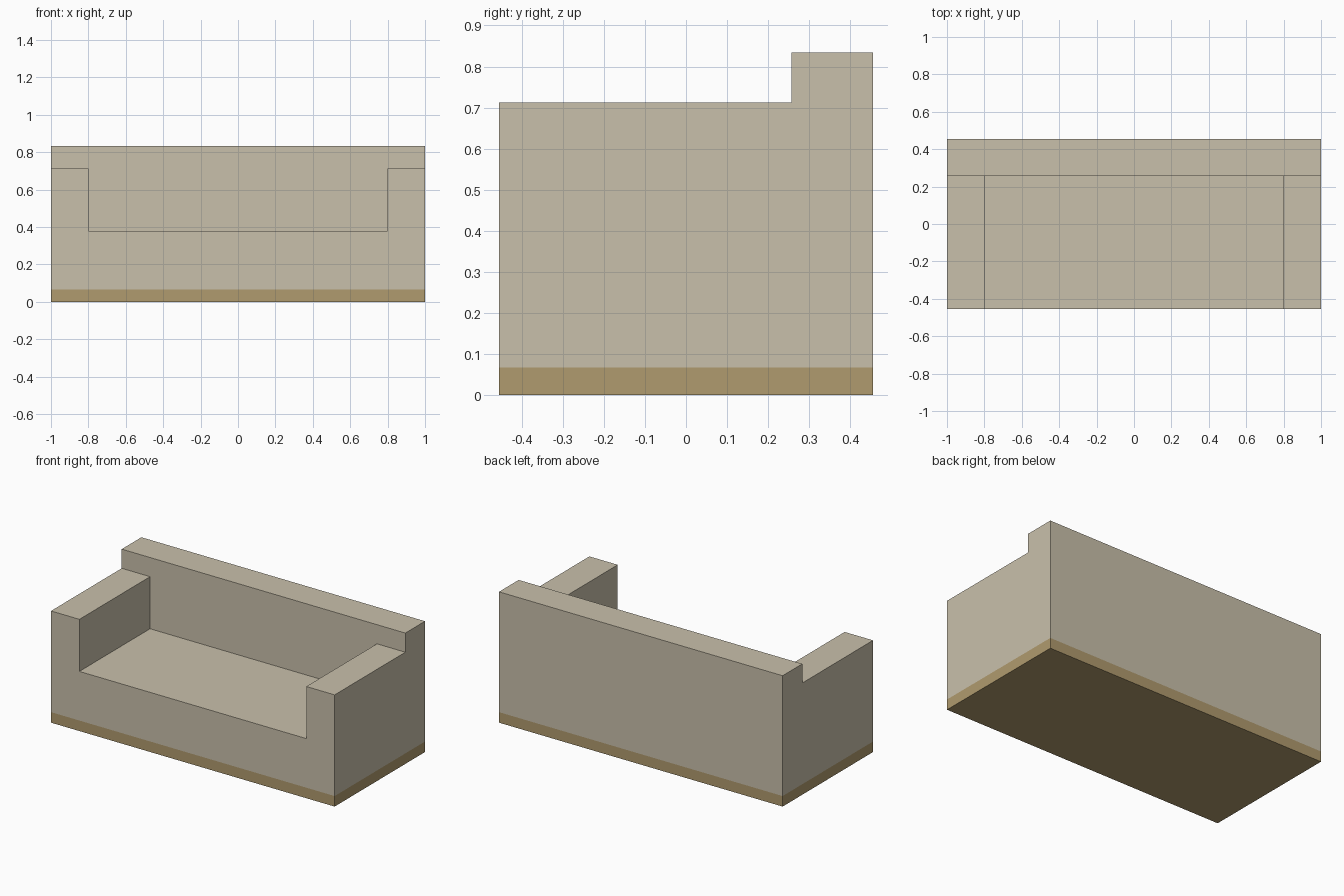
import bpy, bmesh
from mathutils import Vector

if "Cube" in bpy.data.objects:
    bpy.data.objects.remove(bpy.data.objects["Cube"])

W, D = 1.0, 0.455                  # half width, half depth
BACK_Y = 0.257                     # front face of the backrest
PLINTH, SEAT, ARM, TOP = 0.067, 0.38, 0.712, 0.834
INNER = 0.8                        # inner side of the arms


def material(name, rgb):
    m = bpy.data.materials.new(name)
    m.diffuse_color = (*rgb, 1)
    m.use_nodes = True
    m.node_tree.nodes["Principled BSDF"].inputs["Base Color"].default_value = m.diffuse_color
    return m


def extrude_profile(name, points, y0, y1, mats, split_z=None):
    """Extrude an x/z profile along y; faces under split_z use the 2nd material."""
    bm = bmesh.new()
    face = bm.faces.new([bm.verts.new((x, y0, z)) for x, z in points])
    ext = bmesh.ops.extrude_face_region(bm, geom=[face], use_keep_orig=True)["geom"]
    verts = [g for g in ext if isinstance(g, bmesh.types.BMVert)]
    bmesh.ops.translate(bm, verts=verts, vec=Vector((0, y1 - y0, 0)))
    if split_z is not None:
        bmesh.ops.bisect_plane(bm, geom=bm.verts[:] + bm.edges[:] + bm.faces[:],
                               plane_co=(0, 0, split_z), plane_no=(0, 0, 1))
        for f in bm.faces:
            f.material_index = int(f.calc_center_median().z < split_z)
    bmesh.ops.recalc_face_normals(bm, faces=bm.faces[:])
    mesh = bpy.data.meshes.new(name)
    bm.to_mesh(mesh)
    bm.free()
    for m in mats:
        mesh.materials.append(m)
    ob = bpy.data.objects.new(name, mesh)
    bpy.context.collection.objects.link(ob)
    return ob


fabric = material("fabric", (0.584, 0.527, 0.407))
wood = material("plinth_wood", (0.434, 0.328, 0.156))

# Sofa block, with the plinth band split off along the bottom
sofa = extrude_profile("sofa_body", [(-W, 0), (W, 0), (W, TOP), (-W, TOP)],
                       -D, D, [fabric, wood], PLINTH)

# T-shaped cutter: seat well between the arms, plus the space above them
half = [(INNER, SEAT), (INNER, ARM), (W + 0.1, ARM), (W + 0.1, TOP + 0.1)]
cutter = extrude_profile("seat_cutter", half + [(-x, z) for x, z in reversed(half)],
                         -D - 0.1, BACK_Y, [fabric])
cutter.hide_render = True
cutter.hide_viewport = True

cut = sofa.modifiers.new("seat_well", "BOOLEAN")
cut.operation = "DIFFERENCE"
cut.solver = "EXACT"
cut.object = cutter
